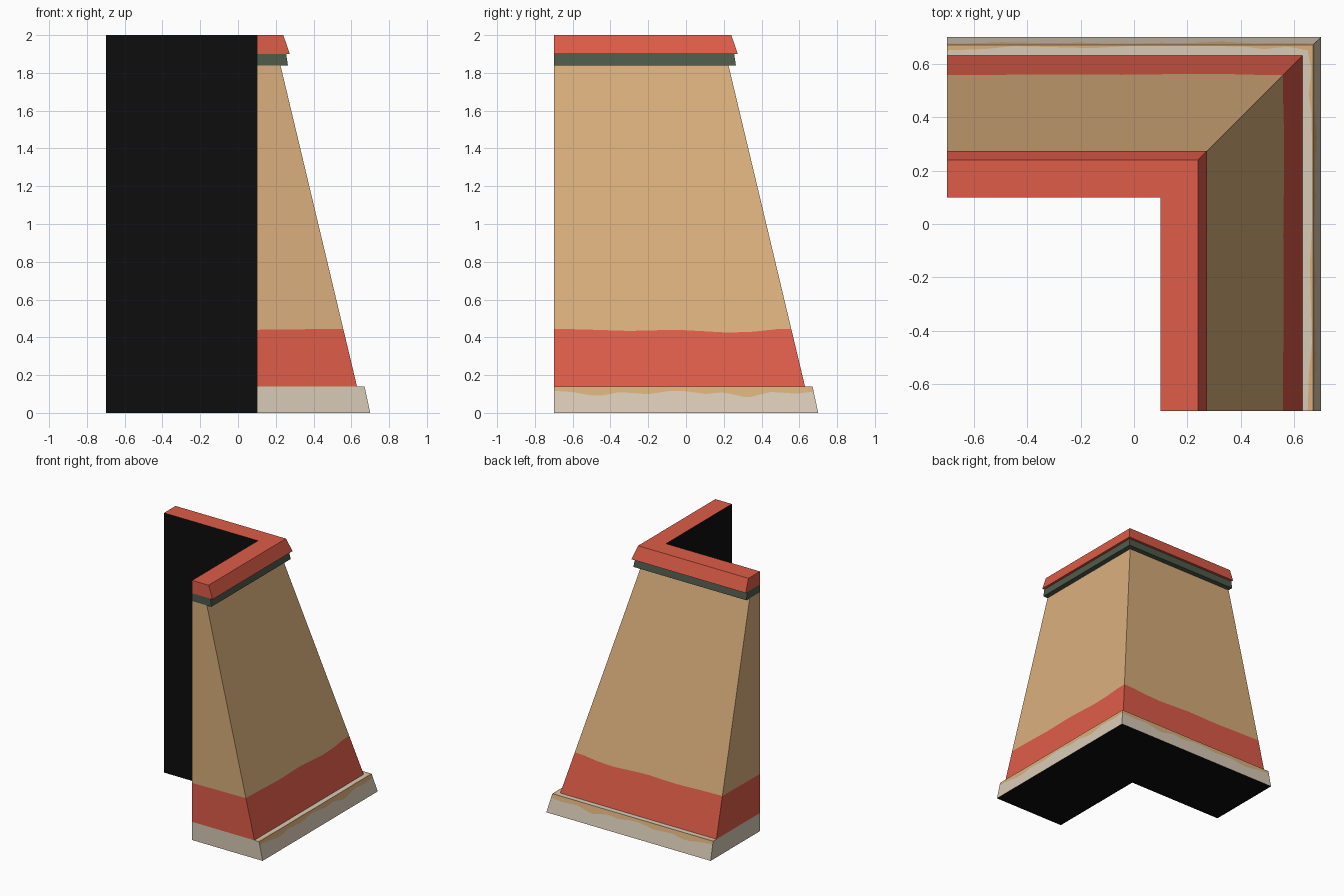
import bpy, bmesh

if "Cube" in bpy.data.objects:
    bpy.data.objects.remove(bpy.data.objects["Cube"])

START, INNER, COLS = -0.7, 0.1, 48


def material(name, rgb):
    m = bpy.data.materials.new(name)
    m.diffuse_color = (*rgb, 1)
    m.use_nodes = True
    m.node_tree.nodes["Principled BSDF"].inputs["Base Color"].default_value = m.diffuse_color
    return m


MATS = [material("tan plaster", (0.70, 0.43, 0.205)),
        material("red paint", (0.73, 0.107, 0.065)),
        material("pale stone", (0.69, 0.59, 0.47)),
        material("dark green", (0.078, 0.104, 0.070)),
        material("black backing", (0.004, 0.004, 0.004))]
TAN, RED, PALE, GREEN, BLACK = range(5)


def interpolate(points, s):
    """Height of a hand painted line at position s."""
    for (a, u), (b, v) in zip(points, points[1:]):
        if s <= b:
            return u + (v - u) * max(0, s - a) / (b - a)
    return points[-1][1]


def corner_part(name, outer, inner, outer_cols, bottom, top, ends):
    """Mitred L sweep. outer: (offset, z, d_offset, d_z, wave), bottom to top."""
    bm = bmesh.new()
    n = len(outer)
    # colour of each strip going round the section
    cols = outer_cols + [top] + [BLACK] * (len(inner) - 1) + [bottom]
    for swap in (False, True):
        rings = []
        for c in range(COLS + 1):
            t = c / COLS
            section = []
            for d, z, dd, dz, wave in outer:
                w = interpolate(wave, START + t * (d - START)) if wave else 0
                section.append((d + dd * w, z + dz * w))
            section += [(INNER, z) for z in reversed(inner)]
            ring = []
            for d, z in section:
                s = START + t * (d - START)
                ring.append(bm.verts.new((s, d, z) if swap else (d, s, z)))
            rings.append(ring)
        size = len(rings[0])
        for a, b in zip(rings, rings[1:]):
            for i in range(size):
                j = (i + 1) % size
                f = bm.faces.new((a[i], a[j], b[j], b[i]))
                f.material_index = cols[i]
        # end of the arm, split by height when the section allows
        r = rings[0]
        if len(inner) == n:
            for i in range(n - 1):
                f = bm.faces.new((r[i], r[i + 1], r[size - 2 - i], r[size - 1 - i]))
                f.material_index = ends[i]
        else:
            bm.faces.new(r).material_index = ends[0]
    bmesh.ops.remove_doubles(bm, verts=bm.verts, dist=1e-5)
    bmesh.ops.recalc_face_normals(bm, faces=bm.faces)
    me = bpy.data.meshes.new(name)
    bm.to_mesh(me)
    bm.free()
    for m in MATS:
        me.materials.append(m)
    bpy.context.collection.objects.link(bpy.data.objects.new(name, me))


# worn paint lines
band_line = [(-.7, .005), (-.55, .002), (-.3, -.006), (-.05, 0), (.1, -.008),
             (.22, -.015), (.36, -.01), (.48, .003), (.56, .005)]
chip_line = [(-.7, .012), (-.6, .005), (-.5, -.013), (-.43, -.012), (-.36, .005),
             (-.2, -.006), (-.08, .012), (0, .01), (.1, -.005), (.2, .004),
             (.32, -.025), (.45, .006), (.58, -.003), (.68, .007)]
ledge_line = [(-.7, .02), (-.55, .015), (-.45, .004), (-.3, .008), (-.15, .012),
              (0, .003), (.3, .004), (.42, .006), (.5, .016), (.58, .006), (.67, .02)]

# plinth with chipped top edge
corner_part("base_plinth",
            [(.70, 0, 0, 0, None), (.6775, .105, -.214, 1, chip_line),
             (.67, .14, 0, 0, None), (.67, .14, -1, 0, ledge_line)],
            [0, .14], [PALE, TAN, TAN], BLACK, PALE, [PALE])
# sloped wall with red lower band
corner_part("sloped_wall",
            [(.63, .14, 0, 0, None), (.5585, .44, -.238, 1, band_line),
             (.225, 1.84, 0, 0, None)],
            [.14, .44, 1.84], [RED, TAN], BLACK, TAN, [RED, TAN])
# green moulding
corner_part("green_trim", [(.264, 1.84, 0, 0, None), (.255, 1.90, 0, 0, None)],
            [1.84, 1.90], [GREEN], GREEN, GREEN, [GREEN])
# red coping
corner_part("top_cap", [(.274, 1.90, 0, 0, None), (.24, 2.0, 0, 0, None)],
            [1.90, 2.0], [RED], RED, RED, [RED])
